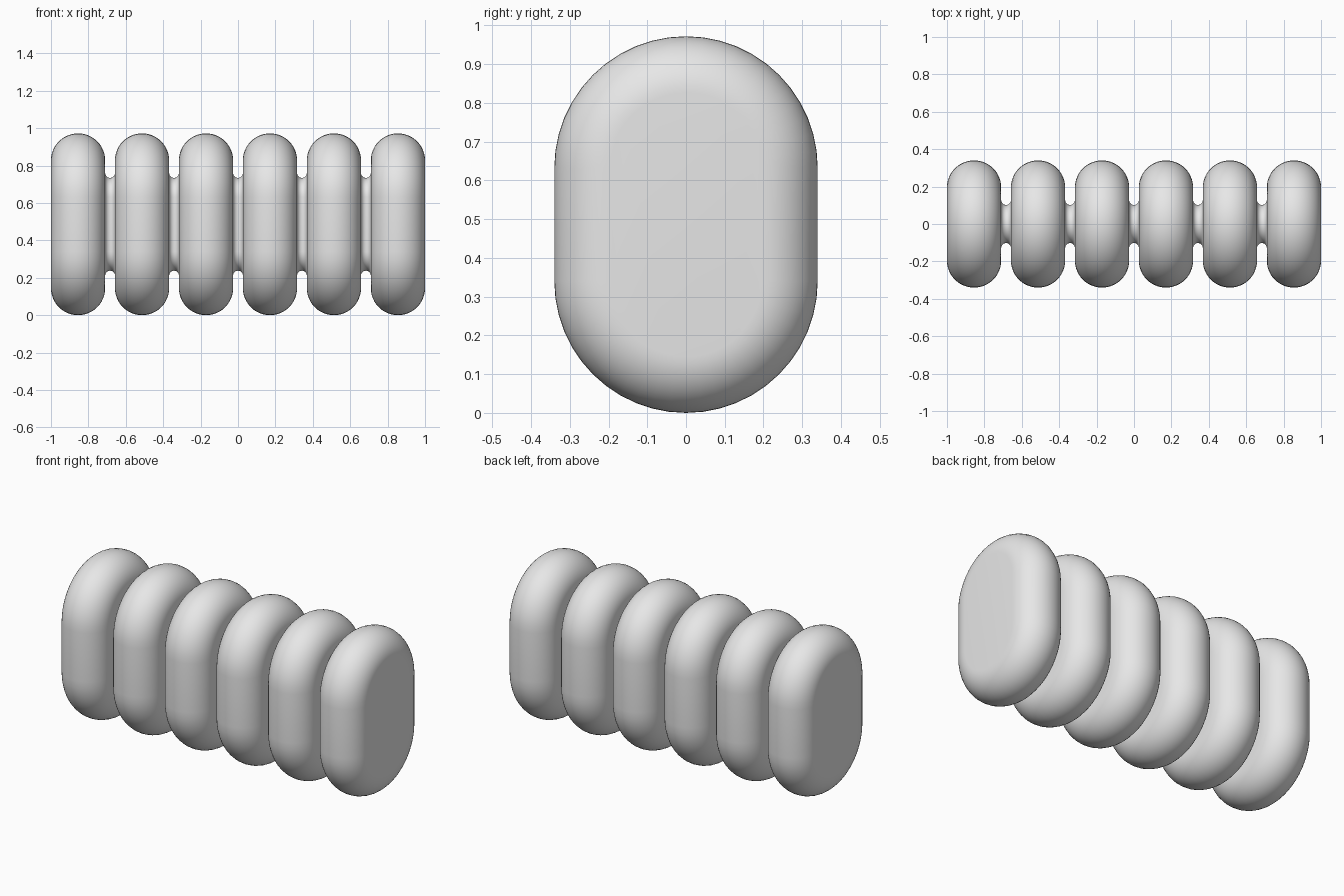
import bpy
import bmesh
from math import sin, cos, pi, radians

cube = bpy.data.objects.get("Cube")
if cube:
    bpy.data.objects.remove(cube)

CELLS = 6
WIDTH = 0.29                                   # thickness of one cell
GAP = (2 - CELLS * WIDTH) / (CELLS - 1)        # space between cells
PITCH = WIDTH + GAP
RADIUS = 0.34                                  # end radius of the oval outline
STRAIGHT = 0.146                               # half the straight side
CENTRE_Z = RADIUS + STRAIGHT
NECK = 0.102                                   # neck radius at its waist
ARC = 24

grey = bpy.data.materials.new("plain grey")
grey.use_nodes = True
grey.diffuse_color = (0.8, 0.8, 0.8, 1)
grey.node_tree.nodes["Principled BSDF"].inputs["Base Color"].default_value = grey.diffuse_color


def oval(x, r):
    """Upright oval outline of end radius r in the plane at x."""
    points = []
    for side in (1, -1):
        for i in range(ARC + 1):
            a = pi * i / ARC
            points.append((x, side * r * cos(a), side * (STRAIGHT + r * sin(a))))
    return points


def loft(name, profile, x, capped):
    """Skin ovals along a list of (x, radius) pairs."""
    bm = bmesh.new()
    rings = [[bm.verts.new(p) for p in oval(px, r)] for px, r in profile]
    for a, b in zip(rings, rings[1:]):
        for i in range(len(a)):
            j = (i + 1) % len(a)
            bm.faces.new((a[i], a[j], b[j], b[i]))
    if capped:
        bm.faces.new(rings[0])
        bm.faces.new(rings[-1])
    bmesh.ops.recalc_face_normals(bm, faces=bm.faces)
    mesh = bpy.data.meshes.new(name)
    bm.to_mesh(mesh)
    bm.free()
    mesh.materials.append(grey)
    obj = bpy.data.objects.new(name, mesh)
    obj.location = (x, 0, CENTRE_Z)
    bpy.context.collection.objects.link(obj)
    return obj


# Cell: flat sides with a fully rounded rim
half = WIDTH / 2
rim = [(-half * cos(pi * i / ARC), RADIUS - half + half * sin(pi * i / ARC))
       for i in range(ARC + 1)]

# Neck: concave fillet flaring out to both neighbouring cells
g = GAP / 2
flare = [(-g * cos(pi * i / 12), NECK + g - g * sin(pi * i / 12)) for i in range(13)]

parts = []
for n in range(CELLS):
    x = (n - (CELLS - 1) / 2) * PITCH
    parts.append(loft(f"cell_{n + 1}", rim, x, True))
    if n < CELLS - 1:
        parts.append(loft(f"neck_{n + 1}", flare, x + PITCH / 2, True))

# Smooth shading throughout
bpy.ops.object.select_all(action="DESELECT")
for obj in parts:
    obj.select_set(True)
bpy.context.view_layer.objects.active = parts[0]
bpy.ops.object.shade_smooth_by_angle(angle=radians(40))
